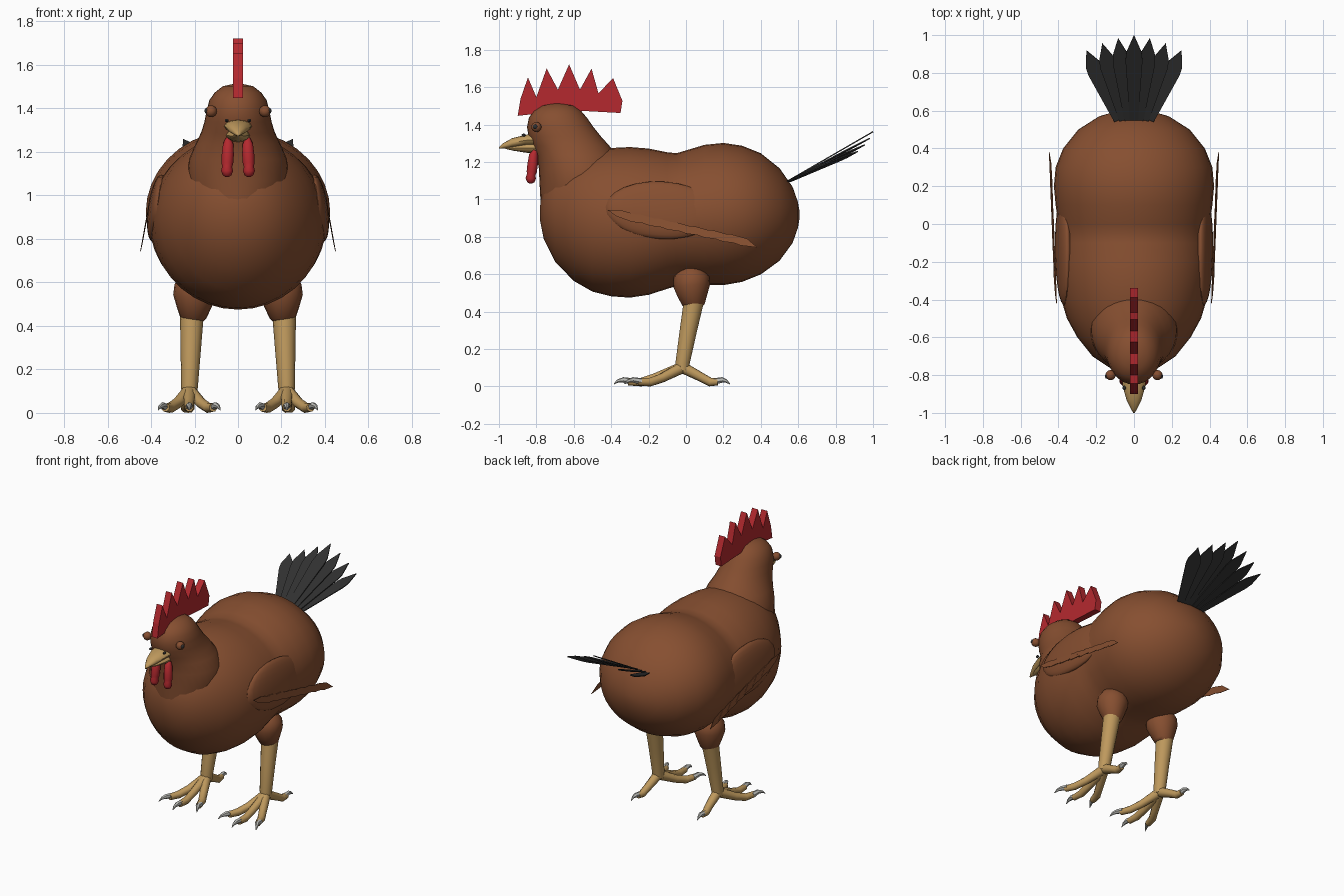
import bpy, bmesh, math
from mathutils import Vector, Matrix

if "Cube" in bpy.data.objects:
    bpy.data.objects.remove(bpy.data.objects["Cube"])


def mat(name, col):
    m = bpy.data.materials.new(name)
    m.diffuse_color = (*col, 1)
    m.use_nodes = True
    m.node_tree.nodes["Principled BSDF"].inputs["Base Color"].default_value = m.diffuse_color
    return m


BROWN = mat("brown_plumage", (0.24, 0.078, 0.03))
RED = mat("red_skin", (0.46, 0.022, 0.028))
TAN = mat("tan_horn", (0.52, 0.32, 0.11))
BLACK = mat("black_feather", (0.03, 0.03, 0.03))
CLAW = mat("pale_claw", (0.5, 0.5, 0.47))


def finish(name, bm, material, smooth=50):
    bmesh.ops.recalc_face_normals(bm, faces=bm.faces[:])
    me = bpy.data.meshes.new(name)
    bm.to_mesh(me)
    bm.free()
    me.materials.append(material)
    ob = bpy.data.objects.new(name, me)
    bpy.context.collection.objects.link(ob)
    if smooth:
        bpy.ops.object.select_all(action='DESELECT')
        ob.select_set(True)
        bpy.context.view_layer.objects.active = ob
        bpy.ops.object.shade_smooth_by_angle(angle=math.radians(smooth))
    return ob


def skin(bm, rings):
    """Bridge equal-length rings of points and cap both ends."""
    rows = [[bm.verts.new(p) for p in r] for r in rings]
    n = len(rows[0])
    for a, b in zip(rows, rows[1:]):
        for i in range(n):
            bm.faces.new((a[i], a[(i + 1) % n], b[(i + 1) % n], b[i]))
    bm.faces.new(rows[0])
    bm.faces.new(rows[-1])


def circle(n):
    return [(math.cos(2 * math.pi * i / n), math.sin(2 * math.pi * i / n)) for i in range(n)]


def tube(bm, path, n=8):
    """Round limb through (point, radius) pairs."""
    pts = [Vector(p) for p, r in path]
    rings = []
    for i, (p, r) in enumerate(path):
        d = (pts[min(i + 1, len(pts) - 1)] - pts[max(i - 1, 0)]).normalized()
        u = d.cross(Vector((0.3, 0, 1)) if abs(d.z) < 0.8 else Vector((0, 1, 0))).normalized()
        v = d.cross(u)
        rings.append([pts[i] + r * (c * u + s * v) for c, s in circle(n)])
    skin(bm, rings)


def ball(name, loc, rad, material, rot=(0, 0, 0), seg=24):
    bm = bmesh.new()
    bmesh.ops.create_uvsphere(bm, u_segments=seg, v_segments=seg // 2, radius=1)
    R = Matrix.Rotation(rot[1], 4, 'Y') @ Matrix.Rotation(rot[0], 4, 'X')
    bm.transform(Matrix.Translation(loc) @ R @ Matrix.Diagonal((*rad, 1)))
    return finish(name, bm, material)


def plate(bm, pts, offset):
    """Thin solid from a flat outline."""
    off = Vector(offset)
    skin(bm, [[Vector(p) - off for p in pts], [Vector(p) + off for p in pts]])


# Body: sections along y (y, bottom, top, half width)
body = [(-.78, .90, .98, .03), (-.76, .80, 1.08, .13), (-.70, .68, 1.18, .22), (-.6, .577, 1.24, .30),
        (-.5, .52, 1.27, .355), (-.4, .495, 1.288, .385), (-.3, .488, 1.293, .40), (-.2, .503, 1.285, .408),
        (-.1, .535, 1.265, .40), (-.05, .55, 1.26, .397), (0, .558, 1.275, .40), (.1, .555, 1.305, .415),
        (.2, .555, 1.315, .424), (.3, .572, 1.30, .415), (.4, .612, 1.26, .375), (.5, .685, 1.18, .295),
        (.57, .78, 1.08, .185), (.598, .86, 1.00, .09), (.607, .91, .95, .025)]
bm = bmesh.new()
skin(bm, [[(w * c, y, (a + b) / 2 + (b - a) / 2 * s) for c, s in circle(36)] for y, a, b, w in body])
finish("body", bm, BROWN)

# Head and neck: sections along z (z, front, back, half width)
head = [(1.527, -.71, -.67, .015), (1.515, -.77, -.60, .07), (1.485, -.815, -.56, .108),
        (1.45, -.84, -.53, .132), (1.40, -.85, -.495, .145), (1.35, -.842, -.455, .155),
        (1.30, -.82, -.41, .17), (1.25, -.80, -.37, .195), (1.18, -.787, -.34, .225),
        (1.08, -.782, -.32, .235), (.95, -.775, -.3, .20)]
bm = bmesh.new()
skin(bm, [[(w * c, (a + b) / 2 + (b - a) / 2 * s, z) for c, s in circle(32)] for z, a, b, w in head])
finish("head", bm, BROWN)

# Comb: toothed slab
comb = [(-.90, 1.46), (-.885, 1.55), (-.845, 1.665), (-.80, 1.56), (-.745, 1.713), (-.685, 1.60),
        (-.625, 1.735), (-.567, 1.60), (-.505, 1.712), (-.468, 1.58), (-.39, 1.662), (-.34, 1.54),
        (-.35, 1.475), (-.62, 1.49)]
bm = bmesh.new()
plate(bm, [(0, y, z) for y, z in comb], (.022, 0, 0))
finish("comb", bm, RED, 0)

# Beak: upper and lower halves (y, bottom, top, half width)
for name, secs in (("upper_beak", [(-.80, 1.30, 1.365, .065), (-.86, 1.30, 1.358, .06),
                                   (-.93, 1.29, 1.34, .04), (-.98, 1.285, 1.312, .016), (-1.0, 1.285, 1.293, .004)]),
                   ("lower_beak", [(-.80, 1.258, 1.32, .055), (-.85, 1.262, 1.315, .05),
                                   (-.92, 1.273, 1.30, .03), (-.965, 1.283, 1.295, .008)])):
    bm = bmesh.new()
    skin(bm, [[(w * c, y, (a + b) / 2 + (b - a) / 2 * s) for c, s in circle(12)] for y, a, b, w in secs])
    finish(name, bm, TAN)

# Tail: fan of pointed feathers
bm = bmesh.new()
for i in range(-3, 4):
    k = abs(i)
    base = Vector((i * .028, .55, 1.115 - .002 * k))
    tip = Vector((i * .084, 1 - .012 * k - .005 * k * k, 1.375 - .035 * k))
    d = tip - base
    side = Vector((d.y, -d.x, 0)).normalized()
    outline = [base - side * .022, base + side * .022, base + d * .7 + side * .045,
               base + d * .8 + side * .04, tip, base + d * .8 - side * .04, base + d * .7 - side * .045]
    plate(bm, outline, (0, -.0015, .003))
finish("tail_feathers", bm, BLACK, 0)

for s, tag in ((1, "right"), (-1, "left")):
    # Eyes and nostrils
    ball(tag + "_eye", (s * .124, -.80, 1.40), (.027, .027, .027), BROWN, seg=16)
    ball(tag + "_pupil", (s * .145, -.806, 1.402), (.009, .013, .013), BLACK, seg=12)
    ball(tag + "_nostril", (s * .052, -.868, 1.357), (.009, .012, .008), BLACK, seg=8)

    # Wattle
    bm = bmesh.new()
    tube(bm, [((s * .045, -.805, 1.275), .012), ((s * .045, -.815, 1.25), .024), ((s * .047, -.82, 1.2), .028),
              ((s * .049, -.825, 1.16), .027), ((s * .05, -.828, 1.145), .023), ((s * .05, -.83, 1.125), .028),
              ((s * .05, -.83, 1.105), .019), ((s * .05, -.83, 1.097), .006)], 12)
    finish(tag + "_wattle", bm, RED)

    # Wing and its row of feathers
    ball(tag + "_wing", (s * .372, -.13, .955), (.042, .30, .155), BROWN, rot=(-.06, -s * .14, 0))
    bm = bmesh.new()
    for i in range(7):
        y, z = -.42 + .097 * i, .957 - .021 * i
        pts = [(y, z), (y + .08, z - .004), (y + .165, z - .028), (y + .22, z - .075),
               (y + .13, z - .064), (y + .05, z - .035)]
        plate(bm, [(s * (.41 + (.957 - b) * .18 + .012 * (a - y)), a, b) for a, b in pts], (.0015, 0, 0))
    finish(tag + "_wing_feathers", bm, BROWN, 0)

    # Thigh
    bm = bmesh.new()
    tube(bm, [((s * .195, .03, .66), .03), ((s * .195, .03, .645), .065), ((s * .197, .03, .60), .095),
              ((s * .2, .03, .55), .098), ((s * .203, .035, .50), .08), ((s * .206, .04, .45), .06),
              ((s * .207, .04, .435), .045)], 16)
    finish(tag + "_thigh", bm, BROWN)

    # Shank
    bm = bmesh.new()
    tube(bm, [((s * .212, .042, .47), .055), ((s * .217, .012, .31), .047), ((s * .223, -.018, .14), .039),
              ((s * .224, -.02, .10), .036)], 14)
    finish(tag + "_shank", bm, TAN)

    # Toes with claws: sideways spread, knuckle y, end y, claw tip y
    toes, claws = bmesh.new(), bmesh.new()
    for dx, y1, y2, y3 in ((0, -.17, -.31, -.385), (-.11, -.13, -.26, -.33), (.11, -.13, -.26, -.33),
                           (.02, .09, .17, .235)):
        X = lambda f: s * (.224 + dx * f)
        q = 1 if y1 < 0 else -1
        tube(toes, [((X(0), -.02, .115), .032), ((X(.5), y1, .058), .025), ((X(.8), (y1 + y2) / 2, .036), .024),
                    ((X(1), y2, .038), .02)], 8)
        tube(claws, [((X(1), y2 + q * .02, .04), .018), ((X(1.1), y2 - q * .025, .048), .015),
                     ((X(1.22), y3 + q * .02, .042), .009), ((X(1.3), y3, .026), .002)], 6)
    finish(tag + "_toes", toes, TAN)
    finish(tag + "_claws", claws, CLAW)

# Rest the lowest point on the ground
bpy.context.view_layer.update()
low = min(v.co.z for o in bpy.data.objects for v in o.data.vertices)
for o in bpy.data.objects:
    o.data.transform(Matrix.Translation((0, 0, -low)))
